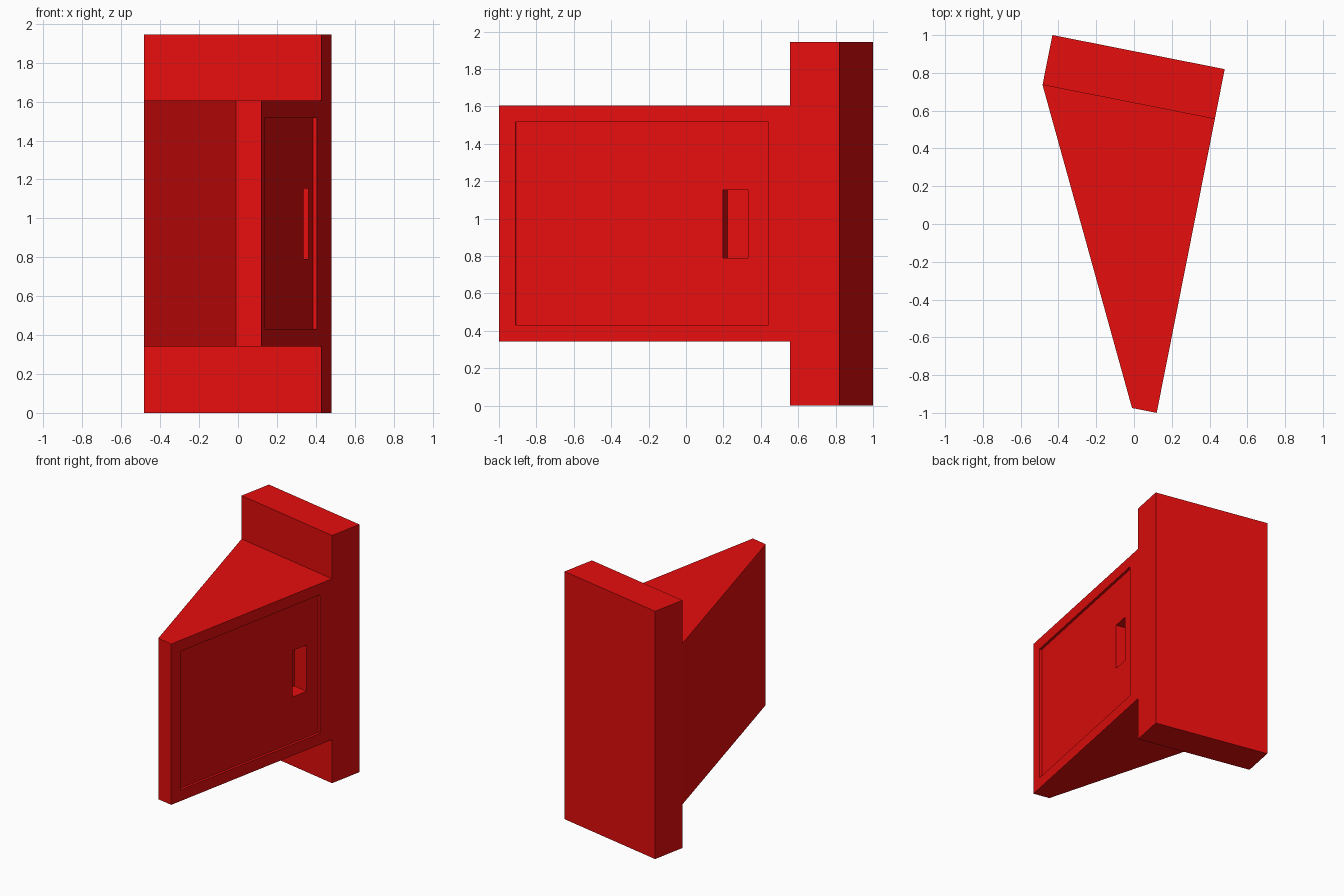
import bpy, bmesh
from math import radians
from mathutils import Matrix

if "Cube" in bpy.data.objects:
    bpy.data.objects.remove(bpy.data.objects["Cube"])

red = bpy.data.materials.new("red")
red.diffuse_color = (0.8, 0.004, 0.004, 1)
red.use_nodes = True
red.node_tree.nodes["Principled BSDF"].inputs["Base Color"].default_value = red.diffuse_color


def prism(name, outline, z0, z1):
    """Extrude a flat outline from z0 to z1."""
    bm = bmesh.new()
    base = bm.faces.new([bm.verts.new((x, y, z0)) for x, y in outline])
    top = bmesh.ops.extrude_face_region(bm, geom=[base])["geom"]
    verts = [v for v in top if isinstance(v, bmesh.types.BMVert)]
    bmesh.ops.translate(bm, verts=verts, vec=(0, 0, z1 - z0))
    bmesh.ops.recalc_face_normals(bm, faces=bm.faces)
    mesh = bpy.data.meshes.new(name)
    bm.to_mesh(mesh)
    bm.free()
    mesh.materials.append(red)
    obj = bpy.data.objects.new(name, mesh)
    bpy.context.collection.objects.link(obj)
    return obj


def rect(x0, x1, y0, y1):
    return [(x0, y0), (x1, y0), (x1, y1), (x0, y1)]


def combine(target, other, operation):
    """Apply a boolean to target and remove the helper."""
    mod = target.modifiers.new(operation, 'BOOLEAN')
    mod.operation = operation
    mod.solver = 'EXACT'
    mod.object = other
    bpy.context.view_layer.objects.active = target
    bpy.ops.object.modifier_apply(modifier=mod.name)
    bpy.data.objects.remove(other)


# Built square to the panelled side, which lies at x = 0, front tip at y = 0
width, tip, plate_y, length = 0.93, 0.133, 1.586, 1.855

# Tapered body joined to the taller back plate
body = prism("wedge_body", [(0, 0), (0, plate_y), (-width, plate_y), (-tip, 0)],
             0.342, 1.605)
plate = prism("back_plate", rect(-width, 0, plate_y, length), 0, 1.945)
combine(body, plate, 'UNION')

# Shallow panel recess, then the deeper hand pocket inside it
combine(body, prism("panel_cutter", rect(-0.02, 0.1, 0.09, 1.468), 0.43, 1.517),
        'DIFFERENCE')
combine(body, prism("pocket_cutter", rect(-0.145, 0.1, 1.216, 1.354), 0.79, 1.153),
        'DIFFERENCE')

# Turn the finished part into its slanted position
body.data.transform(Matrix.Translation((0.12, -1, 0)) @ Matrix.Rotation(radians(-11.2), 4, 'Z'))
